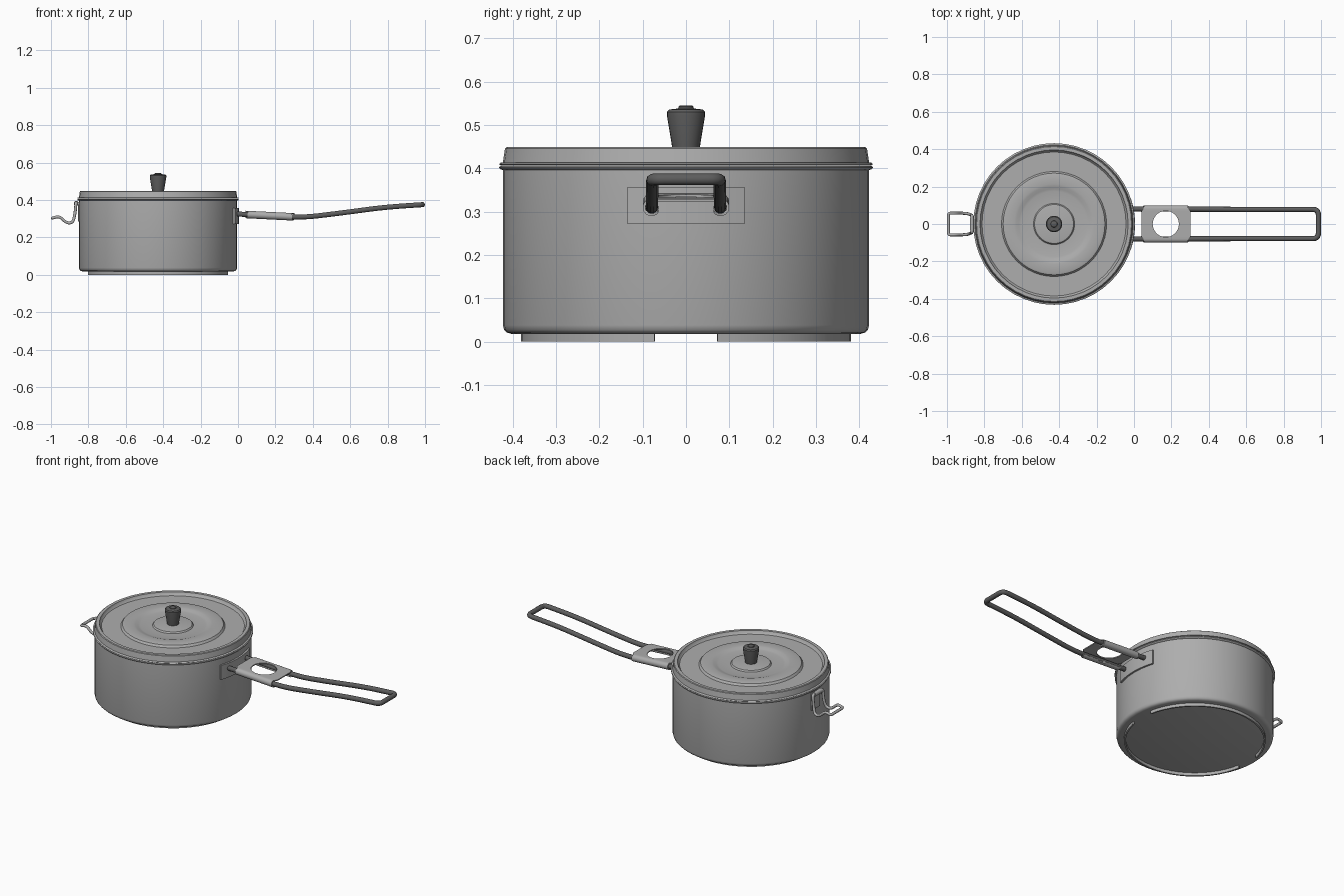
import bpy, bmesh, math
from mathutils import Vector, Matrix

if "Cube" in bpy.data.objects:
    bpy.data.objects.remove(bpy.data.objects["Cube"])

CX = -0.4275  # axis of the pot
SEG = 48


def material(name, v):
    m = bpy.data.materials.new(name)
    m.diffuse_color = (v, v, v, 1)
    m.use_nodes = True
    m.node_tree.nodes["Principled BSDF"].inputs["Base Color"].default_value = m.diffuse_color
    return m


steel = material("mid_grey", 0.42)
dark = material("dark_grey", 0.11)


def select(ob):
    bpy.ops.object.select_all(action='DESELECT')
    ob.select_set(True)
    bpy.context.view_layer.objects.active = ob


def finish(name, bm, angle=35):
    bmesh.ops.remove_doubles(bm, verts=bm.verts, dist=1e-5)
    bmesh.ops.recalc_face_normals(bm, faces=bm.faces)
    me = bpy.data.meshes.new(name)
    bm.to_mesh(me)
    bm.free()
    ob = bpy.data.objects.new(name, me)
    bpy.context.collection.objects.link(ob)
    select(ob)
    bpy.ops.object.shade_smooth_by_angle(angle=math.radians(angle))
    return ob


def skin(bm, rows, close_rows=False, close_cols=False):
    """Quads between successive rows of points."""
    vs = [[bm.verts.new(p) for p in row] for row in rows]
    n, m = len(vs), len(vs[0])
    for i in range(n if close_rows else n - 1):
        for j in range(m if close_cols else m - 1):
            a, b = vs[i], vs[(i + 1) % n]
            k = (j + 1) % m
            bm.faces.new((a[j], a[k], b[k], b[j]))
    return vs


def lathe(name, profile, seg=SEG):
    bm = bmesh.new()
    rows = [[(CX + r * math.cos(t), r * math.sin(t), z) for r, z in profile]
            for t in (2 * math.pi * i / seg for i in range(seg))]
    skin(bm, rows, close_rows=True)
    return finish(name, bm)


def sector(name, r0, r1, z0, z1, a0, a1, seg):
    """Curved bar that follows the round wall."""
    bm = bmesh.new()
    rows = []
    for i in range(seg + 1):
        t = a0 + (a1 - a0) * i / seg
        rows.append([(CX + r * math.cos(t), r * math.sin(t), z)
                     for r, z in ((r0, z0), (r1, z0), (r1, z1), (r0, z1))])
    vs = skin(bm, rows, close_cols=True)
    bm.faces.new(vs[0])
    bm.faces.new(vs[-1])
    return finish(name, bm)


def wire(name, pts, radius, closed=False):
    """Round wire through (x, y, z, corner radius) points."""
    path, n = [], len(pts)
    for i, p in enumerate(pts):
        c = Vector(p[:3])
        if not closed and i in (0, n - 1):
            path.append(c)
            continue
        a, b = Vector(pts[i - 1][:3]) - c, Vector(pts[(i + 1) % n][:3]) - c
        a = c + a.normalized() * min(p[3], a.length * 0.48)
        b = c + b.normalized() * min(p[3], b.length * 0.48)
        for k in range(6):
            t = k / 5
            path.append(a * (1 - t) ** 2 + c * 2 * t * (1 - t) + b * t * t)
    cu = bpy.data.curves.new(name, 'CURVE')
    cu.dimensions = '3D'
    cu.bevel_depth = radius
    cu.bevel_resolution = 3
    cu.use_fill_caps = True
    sp = cu.splines.new('POLY')
    sp.points.add(len(path) - 1)
    for q, v in zip(sp.points, path):
        q.co = (*v, 1)
    sp.use_cyclic_u = closed
    ob = bpy.data.objects.new(name, cu)
    bpy.context.collection.objects.link(ob)
    select(ob)
    bpy.ops.object.convert(target='MESH')
    return bpy.context.object


def loop(half):
    """Complete a symmetric path from its +y half."""
    return half + [(x, -y, z, r) for x, y, z, r in reversed(half)]


# Hollow pot with rounded bottom edge and rolled rim
lathe("pot_body", [(0, .018), (.404, .018), (.414, .021), (.420, .027), (.423, .038), (.423, .396),
                   (.429, .398), (.432, .402), (.429, .406), (.413, .406), (.413, .045),
                   (.40, .03), (0, .03)])

# Foot ring in two halves, open on the handle sides
for k, nm in enumerate(("back", "front")):
    sector("foot_ring_" + nm, .372, .381, 0, .022, .193 + k * math.pi, math.pi - .193 + k * math.pi, 24)

# Lid with raised edge and pressed rings
lathe("lid", [(0, .446), (.095, .446), (.104, .444), (.110, .436), (.175, .436), (.188, .439),
              (.202, .444), (.214, .446), (.262, .446), (.272, .443), (.281, .431), (.385, .431),
              (.391, .436), (.396, .449), (.414, .449), (.418, .446), (.423, .414), (.428, .413),
              (.432, .410), (.428, .407), (.405, .407), (.395, .425), (0, .425)])

# Tapered knob with a top stud
knob = lathe("lid_knob", [(0, .44), (.031, .44), (.033, .455), (.044, .522), (.044, .530), (.039, .536),
                          (.020, .538), (.018, .539), (.017, .543), (.014, .545), (0, .545)], 24)

# Curved plate holding the long handle
sector("handle_plate", .415, .433, .272, .357, -.318, .318, 10)

# Long wire handle
long_handle = wire("long_handle", loop([
    (-.025, .080, .326, 0), (.17, .080, .316, .06), (.35, .079, .306, .08), (.55, .078, .330, .1),
    (.78, .078, .361, .1), (.986, .078, .375, .03)]), .014)

# Sliding clasp: sheet wrapped round both rails, with a finger hole
bm = bmesh.new()
half = []
for i in range(13):
    a = math.radians(-150 + 240 * i / 12)
    half.append((.08 + .017 * math.cos(a), .017 * math.sin(a), .132 - .014 * max(0, math.cos(a / 2 - .3))))
half += [(.066, .017, .132)]
section = half + [(-y, z, h) for y, z, h in reversed(half)]
skin(bm, [[(s * h, y, z) for y, z, h in section] for s in (-1, 1)])
clasp = finish("sliding_clasp", bm)
clasp.matrix_world = Matrix.Translation((.17, 0, .316)) @ Matrix.Rotation(.05, 4, 'Y')
m = clasp.modifiers.new("thickness", 'SOLIDIFY')
m.thickness = .006
m.offset = 0
bpy.ops.mesh.primitive_cylinder_add(vertices=32, radius=.07, depth=.2, location=(.17, 0, .33))
cutter = bpy.context.object
cutter.name = "finger_hole_cutter"
cutter.hide_render = True
m = clasp.modifiers.new("hole", 'BOOLEAN')
m.object = cutter
m.operation = 'DIFFERENCE'
m.solver = 'EXACT'
select(clasp)
for m in list(clasp.modifiers):
    if m.type in {'SOLIDIFY', 'BOOLEAN'}:
        bpy.ops.object.modifier_apply(modifier=m.name)
bpy.data.objects.remove(cutter)
bpy.ops.object.shade_smooth_by_angle(angle=math.radians(35))

# Short folding wire handle on the other side
wire("short_handle", loop([
    (-.866, .047, .384, .012), (-.872, .047, .32, .03), (-.884, .055, .277, .03),
    (-.918, .058, .277, .03), (-.955, .058, .314, .03), (-.992, .058, .303, .012)]), .008, closed=True)

# Small hinge tab with a curled top around the short handle
sector("hinge_tab", .415, .428, .285, .388, math.pi - .09, math.pi + .09, 4)
bpy.ops.mesh.primitive_cylinder_add(vertices=20, radius=.013, depth=.072,
                                    location=(-.865, 0, .382), rotation=(math.pi / 2, 0, 0))
bpy.context.object.name = "hinge_curl"
bpy.ops.object.shade_smooth_by_angle(angle=math.radians(35))

# Colours: dark knob and long handle, mid grey metal elsewhere
for ob in bpy.data.objects:
    ob.data.materials.clear()
    ob.data.materials.append(dark if ob in (knob, long_handle) else steel)
